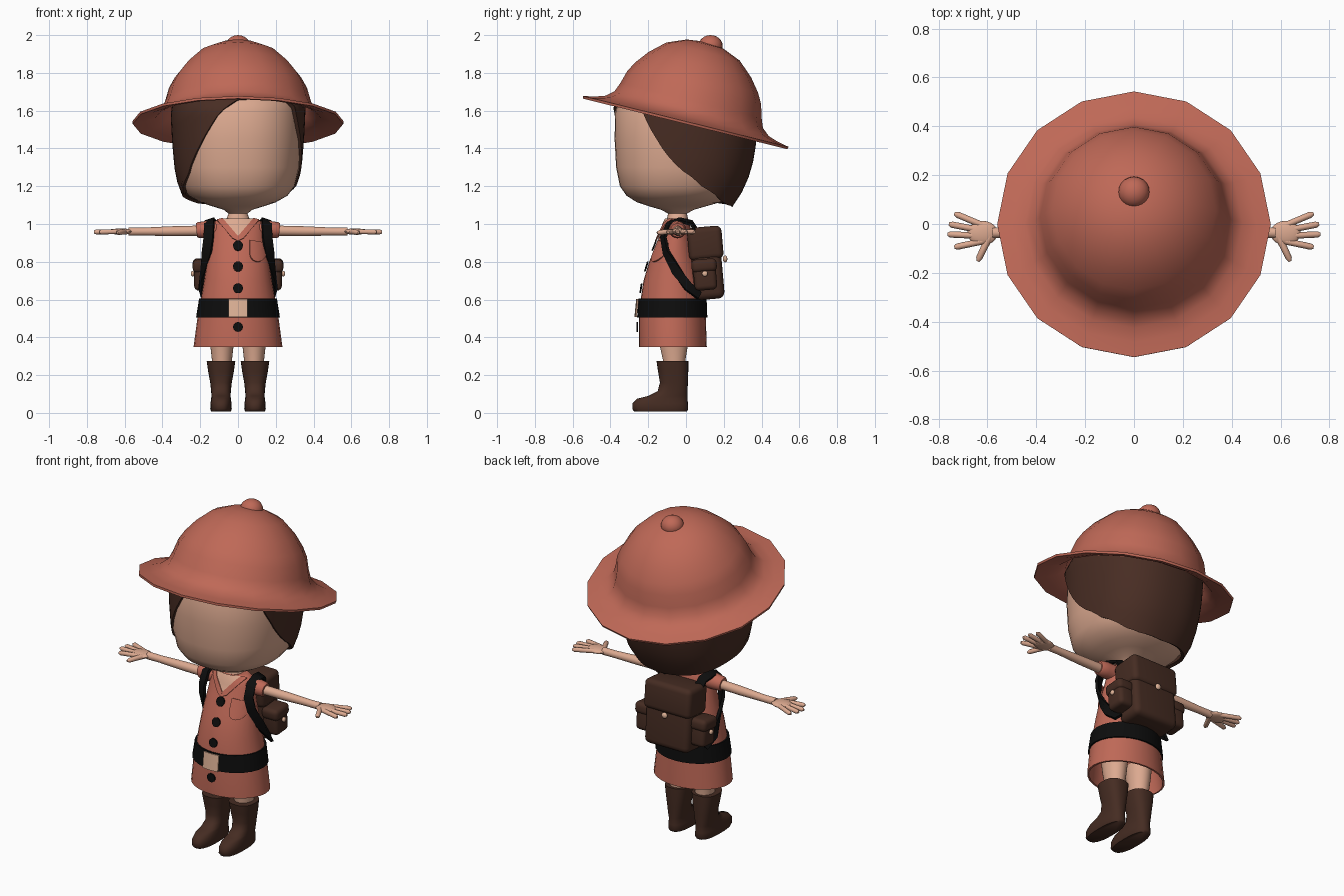
import bpy, bmesh, math
from mathutils import Vector, Matrix

if "Cube" in bpy.data.objects:
    bpy.data.objects.remove(bpy.data.objects["Cube"])


def material(name, rgb):
    m = bpy.data.materials.new(name)
    m.use_nodes = True
    m.diffuse_color = (*rgb, 1)
    m.node_tree.nodes["Principled BSDF"].inputs["Base Color"].default_value = (*rgb, 1)
    return m


CORAL = material("coral cloth", (0.52, 0.14, 0.095))
SKIN = material("skin", (0.72, 0.40, 0.28))
HAIR = material("dark brown hair", (0.065, 0.026, 0.017))
LEATHER = material("brown leather", (0.06, 0.025, 0.016))
BLACK = material("black", (0.004, 0.004, 0.004))
BRASS = material("pale buckle", (0.74, 0.45, 0.31))


def finish(bm, name, mat, solid=0.0, offset=-1, bevel=0.0, angle=45):
    bmesh.ops.recalc_face_normals(bm, faces=bm.faces)
    mesh = bpy.data.meshes.new(name)
    bm.to_mesh(mesh)
    bm.free()
    ob = bpy.data.objects.new(name, mesh)
    bpy.context.collection.objects.link(ob)
    mesh.materials.append(mat)
    bpy.ops.object.select_all(action="DESELECT")
    ob.select_set(True)
    bpy.context.view_layer.objects.active = ob
    if solid:
        mod = ob.modifiers.new("thickness", "SOLIDIFY")
        mod.thickness, mod.offset = solid, offset
        bpy.ops.object.modifier_apply(modifier=mod.name)
    if bevel:
        mod = ob.modifiers.new("rounding", "BEVEL")
        mod.width, mod.segments = bevel, 4
        bpy.ops.object.modifier_apply(modifier=mod.name)
    bpy.ops.object.shade_smooth_by_angle(angle=math.radians(angle))
    return ob


def interp(rows, z):
    for a, b in zip(rows, rows[1:]):
        if z <= b[0]:
            f = max(0, (z - a[0]) / (b[0] - a[0]))
            return [p + (q - p) * f for p, q in zip(a, b)]
    return rows[-1]


def oval(t, w, front, back, e=2.0):
    """Point on a rounded outline; t = 0 faces the front, positive toward +x."""
    s, c = math.sin(t), math.cos(t)
    x = w * math.copysign(abs(s) ** (2 / e), s)
    return x, (front + back) / 2 - (back - front) / 2 * math.copysign(abs(c) ** (2 / e), c)


def skin_rings(bm, rings, caps):
    for a, b in zip(rings, rings[1:]):
        for i in range(len(a)):
            j = (i + 1) % len(a)
            bm.faces.new((a[i], a[j], b[j], b[i]))
    for ring, cap in zip((rings[0], rings[-1]), caps):
        if cap:
            bm.faces.new(ring)


def loft(name, rows, mat, cx=0, n=28, e=2.0, caps=(True, True), **kw):
    """Rows are (height, half width, front y, back y)."""
    bm = bmesh.new()
    rings = []
    for z, w, f, b in rows:
        pts = [oval(math.tau * i / n, w, f, b, e) for i in range(n)]
        rings.append([bm.verts.new((x + cx, y, z)) for x, y in pts])
    skin_rings(bm, rings, caps)
    return finish(bm, name, mat, **kw)


def ball(name, loc, size, mat):
    bm = bmesh.new()
    place = Matrix.Translation(loc) @ Matrix.Diagonal((*size, 1))
    bmesh.ops.create_uvsphere(bm, u_segments=20, v_segments=12, radius=1, matrix=place)
    finish(bm, name, mat)


def block(name, x, y, z, bevel):
    """Rounded leather box leaning with the backpack."""
    bm = bmesh.new()
    bmesh.ops.create_cube(bm, size=1)
    for v in bm.verts:
        v.co = LEAN @ Vector([(r[0] + r[1]) / 2 + c * (r[1] - r[0]) for r, c in zip((x, y, z), v.co)])
    finish(bm, name, LEATHER, bevel=bevel, angle=60)


def tube(name, points, mat, n=12):
    """Points are (x, y, z, radius) along a mostly level path."""
    bm = bmesh.new()
    rings = []
    for k, p in enumerate(points):
        a, b = points[max(k - 1, 0)], points[min(k + 1, len(points) - 1)]
        d = (Vector(b[:3]) - Vector(a[:3])).normalized()
        u = d.cross(Vector((0, 0, 1))).normalized()
        v = d.cross(u)
        angs = [math.tau * i / n for i in range(n)]
        rings.append([bm.verts.new(Vector(p[:3]) + (u * math.cos(t) + v * math.sin(t)) * p[3]) for t in angs])
    skin_rings(bm, rings, (True, True))
    finish(bm, name, mat)


# Dress
DRESS = [(.35, .235, -.25, .11), (.5, .215, -.25, .105), (.6, .197, -.24, .1), (.7, .18, -.225, .085),
         (.8, .165, -.195, .06), (.9, .148, -.155, .04), (.97, .14, -.125, .025), (1.01, .13, -.112, .02),
         (1.03, .095, -.1, .01)]
loft("dress", DRESS, CORAL, caps=(False, True), solid=0.01)


def plate(name, outline, mat, lift):
    """Thin plate laid on the front of the dress; outline is in (x, z)."""
    bm = bmesh.new()
    bm.faces.new([bm.verts.new((x, 0, z)) for x, z in outline])
    bmesh.ops.triangulate(bm, faces=bm.faces)
    bmesh.ops.subdivide_edges(bm, edges=bm.edges, cuts=3, use_grid_fill=True)
    for v in bm.verts:
        _, w, f, b = interp(DRESS, v.co.z)
        u = min(0.95, abs(v.co.x) / w)
        v.co.y = (f + b) / 2 - (b - f) / 2 * math.sqrt(1 - u * u) - lift
    finish(bm, name, mat, solid=0.008, offset=0)


# Dress front: neckline, buttons, pocket, belt
plate("neckline", [(-.085, 1.028), (0, .925), (.085, 1.028)], SKIN, .006)
for i, z in enumerate((.885, .775, .66, .455)):
    ring = [math.tau * k / 16 for k in range(16)]
    plate(f"button_{i + 1}", [(.026 * math.cos(t), z + .026 * math.sin(t)) for t in ring], BLACK, .008)
curve = [math.pi * k / 10 for k in range(11)]
plate("chest_pocket", [(.062, .915), (.148, .9)] +
      [(.105 + .043 * math.cos(t), .845 - .045 * math.sin(t)) for t in reversed(curve[::-1])], CORAL, .006)
loft("belt", [(.505, .222, -.259, .113), (.605, .206, -.251, .109)], BLACK, solid=0.012, caps=(False, False))
plate("belt_buckle", [(-.05, .507), (.05, .507), (.05, .603), (-.05, .603)], BRASS, .02)

# Head with neck
HEAD = [(.97, .08, -.11, .01), (1.03, .06, -.1, .01), (1.055, .05, -.095, .005), (1.075, .075, -.13, .04),
        (1.095, .14, -.2, .11), (1.115, .2, -.26, .18), (1.15, .262, -.315, .24), (1.2, .3, -.35, .29),
        (1.3, .325, -.37, .33), (1.45, .335, -.378, .355), (1.6, .33, -.375, .36), (1.7, .3, -.33, .32)]
loft("head", HEAD, SKIN, n=40, e=2.3, angle=70)

# Hair shell with a swept hairline running around the head
SHELL = [(1.09, .26, -.27, .245), (1.15, .295, -.32, .285), (1.2, .317, -.36, .315), (1.3, .337, -.38, .35),
         (1.45, .35, -.388, .376), (1.62, .358, -.388, .382), (1.72, .32, -.31, .33)]
HAIRLINE = [(-180, 1.09), (-130, 1.11), (-90, 1.15), (-75, 1.16), (-51, 1.26), (-31, 1.43), (-13, 1.59),
            (0, 1.66), (40, 1.68), (54, 1.63), (63, 1.52), (77, 1.38), (90, 1.28), (105, 1.2), (133, 1.12),
            (150, 1.1), (180, 1.09)]
bm = bmesh.new()
rings = [[] for r in range(9)]
for deg in range(-180, 180, 5):
    low = interp(HAIRLINE, deg)[1]
    for r, ring in enumerate(rings):
        z, w, f, b = interp(SHELL, low + (1.72 - low) * r / 8)
        ring.append(bm.verts.new((*oval(math.radians(deg), w, f, b, 2.3), z)))
skin_rings(bm, rings, (False, True))
finish(bm, "hair", HAIR, solid=0.02, angle=60)

# Hat: sixteen-sided brim and dome, tilted back
PROFILE = [(.56, -.004), (.5, .008), (.445, .026), (.405, .06), (.385, .11), (.365, .18), (.335, .235),
           (.28, .305), (.2, .377), (.1, .418), (.03, .427)]
hat = loft("hat", [(z, r, -r, r) for r, z in PROFILE], CORAL, n=16, caps=(False, True), solid=0.014, angle=60)
hat.matrix_world = Matrix.Translation((0, 0, 1.547)) @ Matrix.Rotation(math.radians(-13.9), 4, "X")
ball("hat_knob", (0, .13, 1.943), (.064, .064, .057), CORAL)

# Backpack
PIVOT = Matrix.Translation((0, .1, .79))
LEAN = PIVOT @ Matrix.Rotation(math.radians(5), 4, "X") @ PIVOT.inverted()
block("backpack", (-.15, .15), (.03, .19), (.6, .96), .035)
block("backpack_flap", (-.157, .157), (.02, .203), (.81, .985), .03)
ball("backpack_clasp", (0, .207, .815), (.018, .012, .018), BRASS)

# Mirrored parts
FINGERS = [(.735, .043), (.757, 0), (.763, -.042), (.735, -.095)]
STRAP = [(.12, .06, .95), (.135, .03, 1.005), (.15, -.03, 1.02), (.152, -.09, 1.0), (.155, -.12, .93),
         (.165, -.105, .85), (.182, -.05, .75), (.19, .01, .67), (.17, .07, .62)]
BOOT = [(.008, .052, -.275, .005), (.02, .057, -.284, .012), (.05, .056, -.283, .01), (.075, .052, -.26, .008),
        (.09, .051, -.2, .008), (.115, .052, -.15, .008), (.16, .057, -.138, .01), (.22, .068, -.148, .012),
        (.275, .076, -.156, .012)]
LEG = [(.2, .05, -.12, 0), (.28, .053, -.122, -.003), (.36, .062, -.14, .01), (.45, .07, -.15, .02)]
for s, side in ((-1, "right"), (1, "left")):
    plate(side + "_collar", [(s * .08, 1.03), (0, .935), (0, .91), (s * .03, .925), (s * .112, 1.022)], CORAL, .01)
    loft(side + "_leg", LEG, SKIN, cx=s * .085)
    loft(side + "_boot", BOOT, LEATHER, cx=s * .09, e=2.5, angle=60)
    tube(side + "_sleeve", [(s * .08, -.045, .97, .045), (s * .17, -.045, .97, .046),
                            (s * .21, -.045, .968, .042), (s * .22, -.045, .967, .036)], CORAL, 20)
    tube(side + "_arm", [(s * .15, -.045, .965, .028), (s * .35, -.04, .962, .026),
                         (s * .5, -.036, .96, .021), (s * .58, -.036, .96, .022)], SKIN, 16)
    ball(side + "_palm", (s * .62, -.037, .96), (.062, .05, .017), SKIN)
    for i, (x, y) in enumerate(FINGERS):
        y0 = -.005 - i * .022
        tube(f"{side}_finger_{i + 1}", [(s * .62, y0, .96, .013), (s * (x - .012), y * .9 + y0 * .1, .958, .013),
                                        (s * x, y, .957, .007)], SKIN)
    tube(side + "_thumb", [(s * .59, -.05, .96, .015), (s * .615, -.1, .958, .014),
                           (s * .634, -.14, .955, .013), (s * .639, -.153, .954, .006)], SKIN)

    # Shoulder strap: flat ribbon facing away from the body
    bm = bmesh.new()
    pairs = []
    for k, p in enumerate(STRAP):
        d = Vector(STRAP[min(k + 1, len(STRAP) - 1)]) - Vector(STRAP[max(k - 1, 0)])
        out = Vector((p[0], (p[1] + .03) * 4, max(0, p[2] - .93) * 5))
        wide = d.cross(out).normalized() * .026
        edges = (Vector(p) - wide, Vector(p) + wide)
        pairs.append([bm.verts.new((s * v.x, v.y, v.z)) for v in edges])
    for a, b in zip(pairs, pairs[1:]):
        bm.faces.new((a[0], a[1], b[1], b[0]))
    finish(bm, side + "_strap", BLACK, solid=0.016, offset=0)

    # Side pouch
    block(side + "_pouch", sorted((s * .13, s * .232)), (.035, .155), (.65, .8), .025)
    block(side + "_pouch_flap", sorted((s * .13, s * .24)), (.028, .162), (.745, .815), .025)
    ball(side + "_pouch_clasp", (s * .24, .1, .737), (.01, .015, .015), BRASS)
